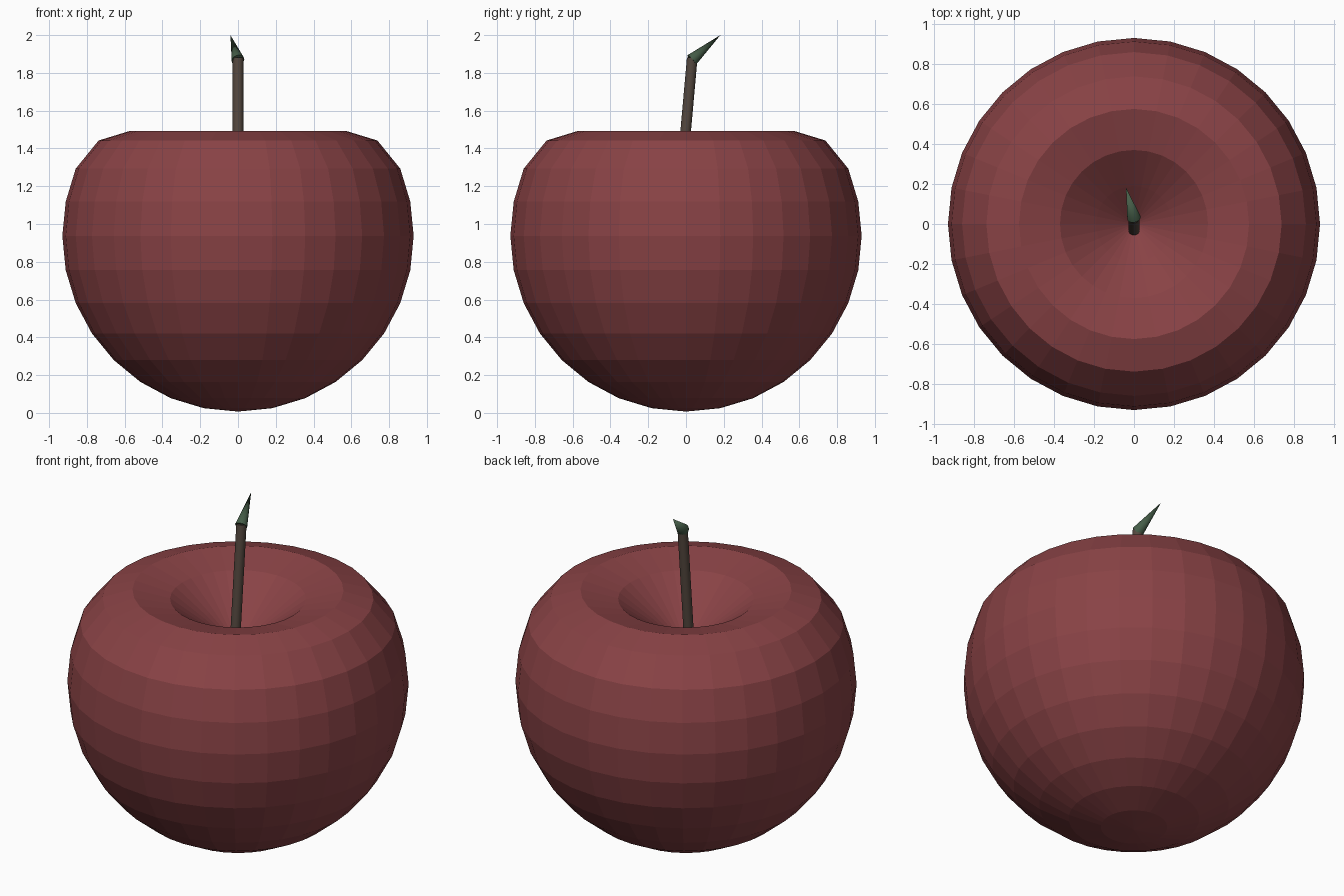
import bpy, bmesh, math
from mathutils import Vector

if "Cube" in bpy.data.objects:
    bpy.data.objects.remove(bpy.data.objects["Cube"])

SEGS = 32


def colour(obj, name, rgb):
    mat = bpy.data.materials.new(name)
    mat.diffuse_color = (*rgb, 1)
    mat.use_nodes = True
    mat.node_tree.nodes["Principled BSDF"].inputs["Base Color"].default_value = mat.diffuse_color
    obj.data.materials.append(mat)


def lathe(name, profile):
    """Closed revolved body; the first and last profile points are poles."""
    bm = bmesh.new()
    low = bm.verts.new((0, 0, profile[0][1]))
    high = bm.verts.new((0, 0, profile[-1][1]))
    rings = [[bm.verts.new((r * math.cos(math.tau * i / SEGS),
                            r * math.sin(math.tau * i / SEGS), z))
              for i in range(SEGS)] for r, z in profile[1:-1]]
    for i in range(SEGS):
        j = (i + 1) % SEGS
        bm.faces.new((low, rings[0][j], rings[0][i]))
        for a, b in zip(rings, rings[1:]):
            bm.faces.new((a[i], a[j], b[j], b[i]))
        bm.faces.new((rings[-1][i], rings[-1][j], high))
    mesh = bpy.data.meshes.new(name)
    bm.to_mesh(mesh)
    bm.free()
    obj = bpy.data.objects.new(name, mesh)
    bpy.context.collection.objects.link(obj)
    return obj


def tapered_rod(name, start, end, r1, r2):
    start, end = Vector(start), Vector(end)
    axis = end - start
    bpy.ops.mesh.primitive_cone_add(vertices=SEGS, radius1=r1, radius2=r2,
                                    depth=axis.length, location=(start + end) / 2)
    obj = bpy.context.object
    obj.name = name
    obj.rotation_euler = axis.to_track_quat('Z', 'Y').to_euler()
    bpy.ops.object.shade_smooth_by_angle(angle=math.radians(30))
    return obj


# Fruit body: faceted sphere with its top pushed down into a dimple
R, CZ = 0.93, 0.937
profile = [(R * math.sin(math.pi * k / 16), CZ - R * math.cos(math.pi * k / 16))
           for k in range(11)]
profile += [(0.738, 1.442), (0.575, 1.492), (0.37, 1.44),
            (0.19, 1.305), (0.07, 1.21), (0, 1.155)]
fruit = lathe("fruit_body", profile)
colour(fruit, "red_skin", (0.25, 0.055, 0.06))

# Stem, leaning slightly backwards
stem = tapered_rod("stem", (0, -0.035, 1.12), (0, 0.033, 1.88), 0.028, 0.028)
colour(stem, "brown_stem", (0.09, 0.065, 0.05))

# Pointed leaf at the stem tip
leaf = tapered_rod("leaf", (0, 0.03, 1.868), (-0.04, 0.182, 2.0), 0.034, 0)
colour(leaf, "green_leaf", (0.06, 0.11, 0.065))
